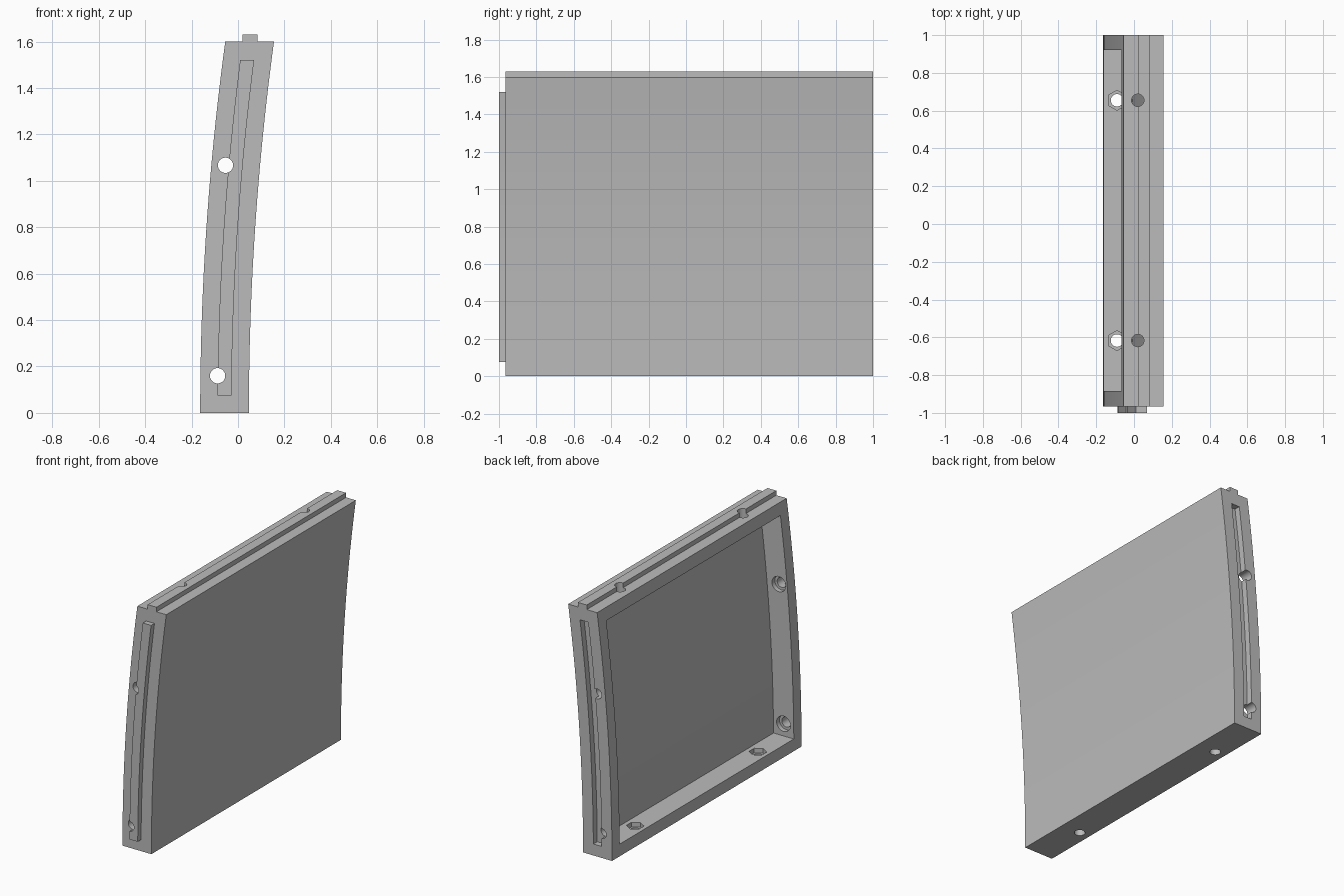
import bpy, bmesh, math
from mathutils import Matrix

if "Cube" in bpy.data.objects:
    bpy.data.objects.remove(bpy.data.objects["Cube"], do_unlink=True)

HEIGHT, SWEEP = 1.6, 0.108          # panel height and sideways lean of its arc
FRONT, BACK = -0.965, 1.0           # ends of the panel body
WALL = 0.08                         # frame wall thickness
HOLE = 0.033                        # bolt hole radius
SEGMENTS = 24

grey = bpy.data.materials.new("light_grey")
grey.use_nodes = True
grey.diffuse_color = (0.5, 0.5, 0.5, 1)
grey.node_tree.nodes["Principled BSDF"].inputs["Base Color"].default_value = (0.5, 0.5, 0.5, 1)


def lean(z):
    """Sideways offset of the arc at a height."""
    return SWEEP * (z / HEIGHT) ** 2


def arc(x, z0, z1):
    """Points going up along the arc that starts at x."""
    heights = [z0 + (z1 - z0) * i / SEGMENTS for i in range(SEGMENTS + 1)]
    return [(x + lean(z), z) for z in heights]


def finish(name, bm):
    bmesh.ops.recalc_face_normals(bm, faces=bm.faces)
    mesh = bpy.data.meshes.new(name)
    bm.to_mesh(mesh)
    bm.free()
    mesh.materials.append(grey)
    obj = bpy.data.objects.new(name, mesh)
    bpy.context.collection.objects.link(obj)
    return obj


def extrude(name, profile, y0, y1):
    """Extrude an x-z profile along y."""
    bm = bmesh.new()
    face = bm.faces.new([bm.verts.new((x, y0, z)) for x, z in profile])
    new = bmesh.ops.extrude_face_region(bm, geom=[face])["geom"]
    bmesh.ops.translate(bm, vec=(0, y1 - y0, 0),
                        verts=[v for v in new if isinstance(v, bmesh.types.BMVert)])
    return finish(name, bm)


def drill(centre, radius, length, axis, sides=32):
    """Round or hexagonal cutter along the y or z axis."""
    bm = bmesh.new()
    turn = Matrix.Rotation(math.pi / 2, 4, 'X') if axis == 'Y' else Matrix.Identity(4)
    bmesh.ops.create_cone(bm, cap_ends=True, segments=sides, radius1=radius,
                          radius2=radius, depth=length,
                          matrix=Matrix.Translation(centre) @ turn)
    return finish("cutter", bm)


def cut(obj, cutters):
    bpy.context.view_layer.objects.active = obj
    for cutter in cutters:
        mod = obj.modifiers.new("cut", 'BOOLEAN')
        mod.operation, mod.solver, mod.object = 'DIFFERENCE', 'EXACT', cutter
        bpy.ops.object.modifier_apply(modifier=mod.name)


# Curved body with the tongue along its top edge
tongue = [(0.084, HEIGHT), (0.084, 1.63), (0.02, 1.63), (0.02, HEIGHT)]
panel = extrude("curved_panel",
                arc(-0.163, 0, HEIGHT) + tongue[::-1] + arc(0.047, 0, HEIGHT)[::-1],
                FRONT, BACK)

# Locating rib on the front end, with a matching groove in the back end
strip = arc(-0.088, 0.075, 1.52) + arc(-0.028, 0.075, 1.52)[::-1]
rib = extrude("front_rib", strip, -1.0, FRONT)
groove = extrude("cutter", strip, BACK - 0.04, BACK + 0.1)

# Open pocket behind the skin
pocket = extrude("cutter", [(-0.4, WALL)] + arc(-0.016, WALL, HEIGHT - WALL)
                 + [(-0.4, HEIGHT - WALL)], FRONT + WALL, BACK - WALL)

# Bolt holes through both ends, with round recesses inside the front wall
end_holes, recesses = [], []
for x, z in [(-0.088, 0.16), (-0.054, 1.067)]:
    end_holes.append(drill((x, 0, z), HOLE, 3, 'Y'))
    recesses.append(drill((x, FRONT + WALL, z), 0.05, 0.06, 'Y'))

# Bolt holes in the bottom and top walls, with hexagonal nut recesses below
for y in (-0.617, 0.655):
    recesses += [drill((-0.09, y, 0), HOLE, 0.4, 'Z'),
                 drill((-0.09, y, WALL), 0.053, 0.06, 'Z', 6),
                 drill((0.02, y, HEIGHT), HOLE, 0.3, 'Z')]

cut(panel, [pocket, groove] + end_holes + recesses)
cut(rib, end_holes)
for cutter in [pocket, groove] + end_holes + recesses:
    bpy.data.objects.remove(cutter, do_unlink=True)

# Smooth curves, sharp corners
for obj in (panel, rib):
    bpy.ops.object.select_all(action='DESELECT')
    obj.select_set(True)
    bpy.context.view_layer.objects.active = obj
    bpy.ops.object.shade_smooth_by_angle(angle=math.radians(30))
